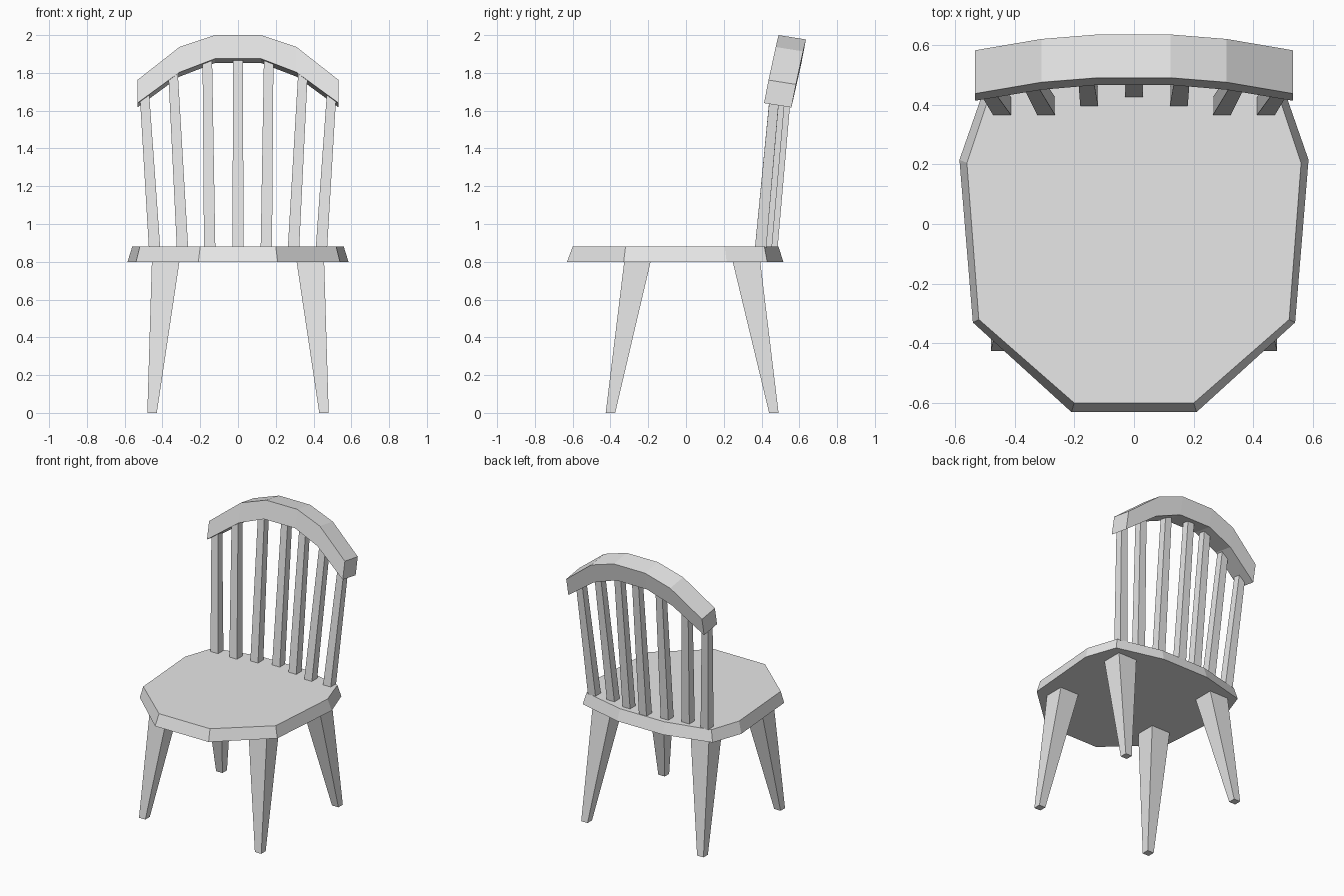
import bpy
import bmesh

if "Cube" in bpy.data.objects:
    bpy.data.objects.remove(bpy.data.objects["Cube"], do_unlink=True)

GREY = (0.8, 0.8, 0.8, 1)
mat = bpy.data.materials.new("pale_grey")
mat.use_nodes = True
mat.diffuse_color = GREY
mat.node_tree.nodes["Principled BSDF"].inputs["Base Color"].default_value = GREY


def loft(name, rings):
    """Closed solid skinned through a series of equal-sized rings."""
    bm = bmesh.new()
    loops = [[bm.verts.new(p) for p in ring] for ring in rings]
    for a, b in zip(loops, loops[1:]):
        for i in range(len(a)):
            j = (i + 1) % len(a)
            bm.faces.new((a[i], a[j], b[j], b[i]))
    bm.faces.new(loops[0])
    bm.faces.new(loops[-1])
    bmesh.ops.recalc_face_normals(bm, faces=bm.faces)
    mesh = bpy.data.meshes.new(name)
    bm.to_mesh(mesh)
    bm.free()
    mesh.materials.append(mat)
    obj = bpy.data.objects.new(name, mesh)
    bpy.context.collection.objects.link(obj)
    return obj


def rect(x0, x1, y0, y1, z):
    return [(x0, y0, z), (x1, y0, z), (x1, y1, z), (x0, y1, z)]


def square(x, y, z, size):
    h = size / 2
    return rect(x - h, x + h, y - h, y + h, z)


def mirrored_outline(half, z):
    """Full outline from its +x half, listed front to back."""
    return [(x, y, z) for x, y in half] + [(-x, y, z) for x, y in reversed(half)]


# Seat: faceted slab with bevelled sides, wider underneath
seat_bottom = [(0.21, -0.63), (0.54, -0.33), (0.585, 0.215), (0.51, 0.43), (0.18, 0.515)]
seat_top = [(0.2, -0.6), (0.52, -0.32), (0.56, 0.205), (0.49, 0.415), (0.175, 0.49)]
loft("seat", [mirrored_outline(seat_bottom, 0.8), mirrored_outline(seat_top, 0.88)])

# Legs: square tapers splayed outwards
leg_depths = {"front": ((-0.425, -0.375), (-0.327, -0.187)),
              "back": ((0.44, 0.49), (0.247, 0.393))}
for side, s in (("left", 1), ("right", -1)):
    for end, (foot, head) in leg_depths.items():
        loft(f"{end}_{side}_leg", [rect(s * 0.43, s * 0.48, *foot, 0),
                                   rect(s * 0.31, s * 0.456, *head, 0.802)])

# Spindles: base x, base y, top x, top z; all lean backwards
LEAN = 0.092
spindles = [(0, 0.455, 0, 1.92), (0.15, 0.425, 0.163, 1.92),
            (0.294, 0.395, 0.346, 1.84), (0.442, 0.395, 0.496, 1.7)]
for n, (bx, by, tx, tz) in enumerate(spindles):
    for side, s in (("left", 1), ("right", -1)):
        if n == 0 and s < 0:
            continue
        name = "centre_spindle" if n == 0 else f"{side}_spindle_{n}"
        loft(name, [square(s * bx, by, 0.875, 0.06),
                    square(s * tx, by + LEAN * (tz - 0.875), tz, 0.05)])

# Crest rail: tilted section swept along a faceted arch
# x, front top y, top z, front bottom y, bottom z
arch = [(0.533, 0.437, 1.762, 0.413, 1.64), (0.31, 0.475, 1.937, 0.45, 1.803),
        (0.122, 0.49, 2.0, 0.466, 1.875)]
stations = [(-x, *rest) for x, *rest in arch] + [tuple(a) for a in reversed(arch)]
DEPTH, DROP = 0.145, 0.023
loft("crest_rail", [[(x, ty, tz), (x, ty + DEPTH, tz - DROP),
                     (x, by + DEPTH, bz - DROP), (x, by, bz)]
                    for x, ty, tz, by, bz in stations])
